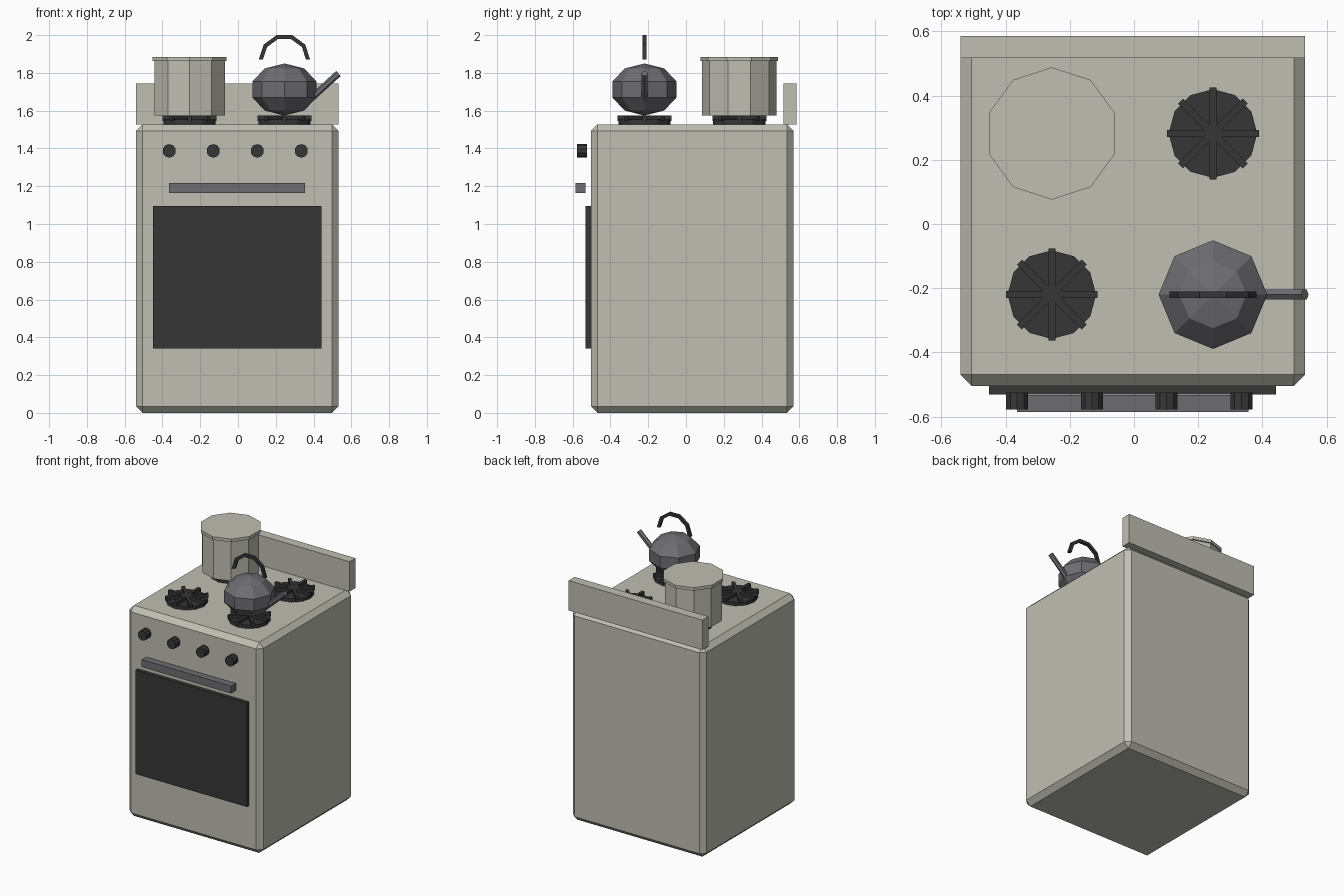
import bpy, bmesh, math
from mathutils import Matrix, Vector

if "Cube" in bpy.data.objects:
    bpy.data.objects.remove(bpy.data.objects["Cube"])


def material(name, rgb):
    m = bpy.data.materials.new(name)
    m.diffuse_color = (*rgb, 1)
    m.use_nodes = True
    m.node_tree.nodes["Principled BSDF"].inputs["Base Color"].default_value = m.diffuse_color
    return m


ENAMEL = material("beige enamel", (0.52, 0.52, 0.45))
BLACK = material("black iron", (0.037, 0.037, 0.037))
STEEL = material("grey steel", (0.155, 0.155, 0.17))


def finish(name, bm, mat):
    bmesh.ops.recalc_face_normals(bm, faces=bm.faces)
    me = bpy.data.meshes.new(name)
    bm.to_mesh(me)
    bm.free()
    me.materials.append(mat)
    ob = bpy.data.objects.new(name, me)
    bpy.context.collection.objects.link(ob)
    return ob


def add_box(bm, lo, hi, turn=0):
    lo, hi = Vector(lo), Vector(hi)
    mat = (Matrix.Translation((lo + hi) / 2) @ Matrix.Rotation(turn, 4, 'Z')
           @ Matrix.Diagonal((*(hi - lo), 1)))
    bmesh.ops.create_cube(bm, size=1, matrix=mat)


def add_cylinder(bm, a, b, r, sides):
    a, b = Vector(a), Vector(b)
    d = b - a
    # a vertical axis keeps the first corner on +y
    rot = Matrix() if abs(d.x) + abs(d.y) < 1e-6 else d.to_track_quat('Z', 'Y').to_matrix().to_4x4()
    bmesh.ops.create_cone(bm, cap_ends=True, segments=sides, radius1=r, radius2=r,
                          depth=d.length, matrix=Matrix.Translation((a + b) / 2) @ rot)


def box(name, lo, hi, mat):
    bm = bmesh.new()
    add_box(bm, lo, hi)
    return finish(name, bm, mat)


def cylinder(name, a, b, r, sides, mat):
    bm = bmesh.new()
    add_cylinder(bm, a, b, r, sides)
    return finish(name, bm, mat)


# Stove body with chamfered edges, and the splash panel at the back
body = box("stove_body", (-0.541, -0.504, 0), (0.533, 0.570, 1.528), ENAMEL)
bevel = body.modifiers.new("chamfer", 'BEVEL')
bevel.width = 0.035
bevel.segments = 1
box("back_panel", (-0.541, 0.517, 1.528), (0.533, 0.586, 1.745), ENAMEL)

# Oven door and its handle
box("oven_door", (-0.451, -0.531, 0.342), (0.443, -0.49, 1.096), BLACK)
box("oven_handle", (-0.364, -0.586, 1.163), (0.356, -0.533, 1.217), STEEL)

# Row of control knobs
for i in range(4):
    x = -0.364 + i * 0.233
    cylinder(f"knob_{i + 1}", (x, -0.525, 1.387), (x, -0.578, 1.387), 0.036, 10, BLACK)

# Four burners: a round plate with crossed grate bars
LEFT, RIGHT, FRONT, BACK = -0.256, 0.246, -0.22, 0.282
for x in (LEFT, RIGHT):
    for y in (FRONT, BACK):
        bm = bmesh.new()
        add_cylinder(bm, (x, y, 1.522), (x, y, 1.553), 0.138, 12)
        for k in range(4):
            add_box(bm, (x - 0.143, y - 0.011, 1.545), (x + 0.143, y + 0.011, 1.575),
                    k * math.pi / 4)
        side = ("left" if x < 0 else "right") + ("_front" if y < 0 else "_back")
        finish("burner_" + side, bm, BLACK)

# Cooking pot with lid
cylinder("pot", (LEFT, BACK, 1.575), (LEFT, BACK, 1.864), 0.196, 10, ENAMEL)
cylinder("pot_lid", (LEFT, BACK, 1.862), (LEFT, BACK, 1.884), 0.206, 10, ENAMEL)

# Kettle: squashed low-poly ball
bm = bmesh.new()
bmesh.ops.create_uvsphere(bm, u_segments=8, v_segments=5, radius=0.178,
                          matrix=Matrix.Translation((RIGHT, FRONT, 1.712))
                          @ Matrix.Diagonal((1, 1, 0.775, 1)))
finish("kettle_body", bm, STEEL)
cylinder("kettle_spout", (0.384, FRONT, 1.662), (0.532, FRONT, 1.797), 0.018, 6, STEEL)

# Kettle handle: square bar bent in a half circle of five pieces
bm = bmesh.new()
rings = []
for i in range(6):
    a = math.pi * i / 5
    rings.append([bm.verts.new((RIGHT + math.cos(a) * (0.125 + dr), FRONT + dy,
                                1.87 + math.sin(a) * (0.125 + dr)))
                  for dr, dy in ((-0.011, -0.01), (0.011, -0.01), (0.011, 0.01), (-0.011, 0.01))])
for r0, r1 in zip(rings, rings[1:]):
    for k in range(4):
        n = (k + 1) % 4
        bm.faces.new((r0[k], r0[n], r1[n], r1[k]))
bm.faces.new(rings[0])
bm.faces.new(rings[-1])
finish("kettle_handle", bm, BLACK)
